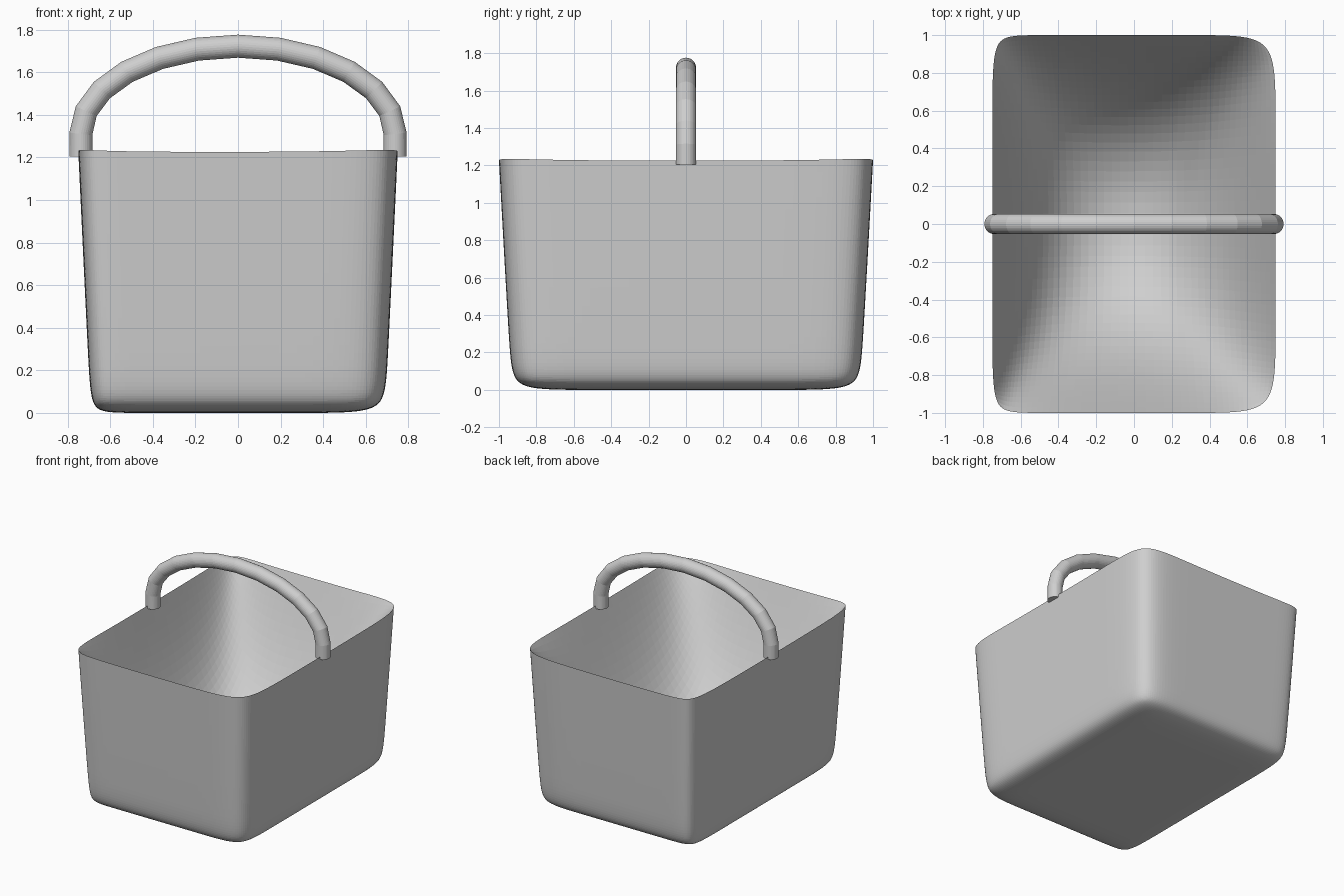
import bpy, bmesh, math

cube = bpy.data.objects.get("Cube")
if cube:
    bpy.data.objects.remove(cube, do_unlink=True)

grey = bpy.data.materials.new("light grey")
grey.use_nodes = True
colour = (0.62, 0.62, 0.62, 1)
grey.diffuse_color = colour
grey.node_tree.nodes["Principled BSDF"].inputs["Base Color"].default_value = colour

# Cage columns and rows; the left pair sits closer, making tighter corners there
XS = [-1, -0.79, 0.54, 1]
YS = [-1, -0.64, 0.64, 1]
PERIMETER = ([(i, 0) for i in range(3)] + [(3, j) for j in range(3)]
             + [(i, 3) for i in (3, 2, 1)] + [(0, j) for j in (3, 2, 1)])
CORNERS = [(0, 0), (3, 0), (3, 3), (0, 3)]

# Half width, half depth, height: underside, outer wall, rim
LEVELS = [(0.688, 0.925, 0.0), (0.7, 0.942, 0.17), (0.75, 1.0, 1.225)]
FLOOR = (0.6, 0.82, 0.05)


def fill_grid(bm, ring, level):
    # closes a ring with a three by three patch whose middle face is at the given level
    w, d, z = level
    grid = dict(ring)
    for i in (1, 2):
        for j in (1, 2):
            grid[i, j] = bm.verts.new((XS[i] * w, YS[j] * d, z))
    for i in range(3):
        for j in range(3):
            bm.faces.new((grid[i, j], grid[i + 1, j],
                          grid[i + 1, j + 1], grid[i, j + 1]))


def build_basket():
    bm = bmesh.new()
    crease = bm.edges.layers.float.new("crease_edge")
    rings = []
    for w, d, z in LEVELS:
        rings.append({(i, j): bm.verts.new((XS[i] * w, YS[j] * d, z))
                      for i, j in PERIMETER})
    sides = list(zip(PERIMETER, PERIMETER[1:] + PERIMETER[:1]))

    # outer walls
    for low, high in zip(rings, rings[1:]):
        for a, b in sides:
            bm.faces.new((low[a], low[b], high[b], high[a]))

    # underside, and the hollow sunk from the rim
    fill_grid(bm, rings[0], LEVELS[0])
    rim = rings[-1]
    fill_grid(bm, rim, FLOOR)

    # sharp rim, a little higher at the corners
    for a, b in sides:
        bm.edges.get((rim[a], rim[b]))[crease] = 1.0
    for corner in CORNERS:
        rim[corner].co.z += 0.015
    bmesh.ops.recalc_face_normals(bm, faces=bm.faces)

    mesh = bpy.data.meshes.new("basket_body")
    bm.to_mesh(mesh)
    bm.free()
    mesh.materials.append(grey)
    body = bpy.data.objects.new("basket_body", mesh)
    bpy.context.collection.objects.link(body)
    sub = body.modifiers.new("rounding", 'SUBSURF')
    sub.levels = sub.render_levels = 4


def build_handle():
    # elliptical arch with short straight ends
    half, base, rise, steps = 0.738, 1.31, 0.412, 12
    arch = [(half * math.cos(math.pi * k / steps),
             base + rise * math.sin(math.pi * k / steps)) for k in range(steps + 1)]
    path = [(half, 1.205)] + arch + [(-half, 1.205)]
    curve = bpy.data.curves.new("handle", 'CURVE')
    curve.dimensions = '3D'
    curve.bevel_depth = 0.054
    curve.bevel_resolution = 14
    curve.use_fill_caps = True
    spline = curve.splines.new('POLY')
    spline.points.add(len(path) - 1)
    for point, (x, z) in zip(spline.points, path):
        point.co = (x, 0, z, 1)
    spline.use_smooth = False
    curve.materials.append(grey)
    bpy.context.collection.objects.link(bpy.data.objects.new("handle", curve))


build_basket()
build_handle()
